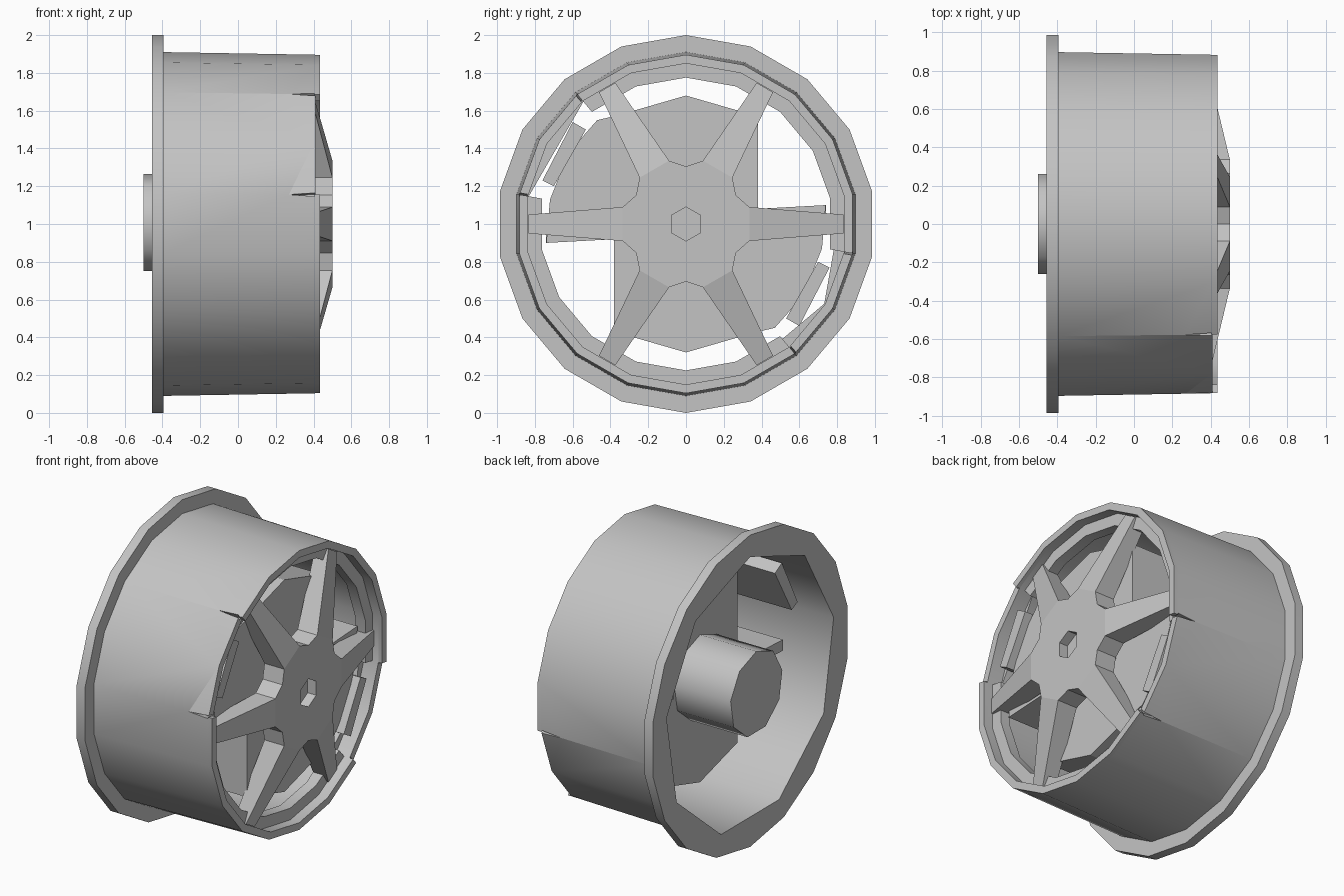
import bpy, bmesh, math
from mathutils import Vector

cube = bpy.data.objects.get("Cube")
if cube:
    bpy.data.objects.remove(cube, do_unlink=True)

grey = bpy.data.materials.new("plain_grey")
grey.use_nodes = True
tone = (0.55, 0.55, 0.55, 1)
grey.diffuse_color = tone
grey.node_tree.nodes["Principled BSDF"].inputs["Base Color"].default_value = tone


def polar(x, degrees, r):
    """Point around the wheel axle, angle measured from the top."""
    a = math.radians(degrees)
    return Vector((x, r * math.sin(a), 1 + r * math.cos(a)))


def finish(bm, name, smooth=0):
    bmesh.ops.recalc_face_normals(bm, faces=bm.faces)
    mesh = bpy.data.meshes.new(name)
    bm.to_mesh(mesh)
    bm.free()
    mesh.materials.append(grey)
    obj = bpy.data.objects.new(name, mesh)
    bpy.context.collection.objects.link(obj)
    if smooth:
        bpy.ops.object.select_all(action="DESELECT")
        obj.select_set(True)
        bpy.context.view_layer.objects.active = obj
        bpy.ops.object.shade_smooth_by_angle(angle=math.radians(smooth))
    return obj


def prism(name, outline, x0, x1, smooth=0):
    """Extrude a list of (y, z from the axle) points along x."""
    bm = bmesh.new()
    face = bm.faces.new([bm.verts.new((x0, y, 1 + z)) for y, z in outline])
    new = bmesh.ops.extrude_face_region(bm, geom=[face])["geom"]
    verts = [v for v in new if isinstance(v, bmesh.types.BMVert)]
    bm.faces.new([bm.verts.new((x0, y, 1 + z)) for y, z in outline])
    bmesh.ops.translate(bm, verts=verts, vec=(x1 - x0, 0, 0))
    bmesh.ops.remove_doubles(bm, verts=bm.verts, dist=1e-5)
    return finish(bm, name, smooth)


def lathe_arc(bm, profile, first, count, sides):
    """Turn a closed (x, radius, coarse) profile over some of the sides."""
    whole = count == sides
    rings = []
    for k in range(count if whole else count + 1):
        step = 360 / sides
        ring = []
        for x, r, coarse in profile:
            if coarse and k % 2:
                r *= math.cos(math.radians(step))
            ring.append(bm.verts.new(polar(x, (first + k) * step, r)))
        rings.append(ring)
    n = len(profile)
    for k in range(count):
        a, b = rings[k], rings[(k + 1) % len(rings)]
        for i in range(n):
            j = (i + 1) % n
            bm.faces.new((a[i], a[j], b[j], b[i]))
    if not whole:
        bm.faces.new(rings[0])
        bm.faces.new(rings[-1])


# Barrel with back flange and a coarser bore
SIDES = 18
bm = bmesh.new()
lathe_arc(bm, [(-.455, .86, True), (-.455, 1, False), (-.395, 1, False),
               (-.395, .91, False), (.41, .896, False), (.41, .85, False),
               (.31, .85, False), (.31, .845, True)], 0, SIDES, SIDES)
barrel = finish(bm, "barrel")

# Narrow wedge notches at the ends of the two lowered rim sections
bm = bmesh.new()
for angle in (100, 140, 280, 320):
    corners = [(.27, 0), (.45, -.8), (.45, .8)]
    low = [bm.verts.new(polar(x, angle + d, .855)) for x, d in corners]
    high = [bm.verts.new(polar(x, angle + d, .95)) for x, d in corners]
    bm.faces.new(low)
    bm.faces.new(high)
    for i in range(3):
        j = (i + 1) % 3
        bm.faces.new((low[i], low[j], high[j], high[i]))
cutter = finish(bm, "notch_cutter")
cutter.hide_render = True
cutter.hide_viewport = True
cut = barrel.modifiers.new("notches", "BOOLEAN")
cut.operation = "DIFFERENCE"
cut.object = cutter
bpy.ops.object.select_all(action="DESELECT")
barrel.select_set(True)
bpy.context.view_layer.objects.active = barrel
bpy.ops.object.modifier_apply(modifier=cut.name)
bpy.data.objects.remove(cutter, do_unlink=True)
bpy.ops.object.shade_smooth_by_angle(angle=math.radians(45))

# Raised front lip and recessed inner ring, each in two long arcs
for first, side in ((7, "lower"), (16, "upper")):
    for part, x0, x1, r0, r1 in (("lip", .405, .435, .85, .896),
                                 ("inner_ring", .3, .37, .775, .852)):
        bm = bmesh.new()
        lathe_arc(bm, [(x0, r1, False), (x1, r1, False),
                       (x1, r0, False), (x0, r0, False)], first, 7, SIDES)
        finish(bm, side + "_" + part, 45)

# Six tapered spokes around a flat hub with a hexagonal socket
bm = bmesh.new()


def ring_of(x, r, offset=0):
    return [bm.verts.new(polar(x, 60 * i + offset, r)) for i in range(6)]


TIP = math.degrees(math.atan2(.05, .835))
hole, floor = ring_of(.5, .09), ring_of(.44, .09)
bm.faces.new(floor)
layers = []
for hub_x, tip_x in ((.5, .38), (.36, .29)):
    layers.append((ring_of(hub_x, .305), ring_of(hub_x, .347, 15),
                   ring_of(tip_x, .836, 30 - TIP),
                   ring_of(tip_x, .836, 30 + TIP), ring_of(hub_x, .347, 45)))
back_outline = []
for i in range(6):
    j = (i + 1) % 6
    valley, left, tip_l, tip_r, right = layers[0]
    bm.faces.new((hole[i], valley[i], left[i], right[i], valley[j], hole[j]))
    bm.faces.new((hole[i], hole[j], floor[j], floor[i]))
    for v, l, tl, tr, r in layers:
        bm.faces.new((l[i], tl[i], tr[i], r[i]))
    front, back = [[v[i], l[i], tl[i], tr[i], r[i], v[j]]
                   for v, l, tl, tr, r in layers]
    for k in range(5):
        bm.faces.new((front[k], front[k + 1], back[k + 1], back[k]))
    back_outline += [back[0], back[1], back[4]]
bm.faces.new(back_outline)
finish(bm, "spokes")

# Axle drum
nine = [(.266 * math.sin(math.tau * i / 9), .266 * math.cos(math.tau * i / 9))
        for i in range(9)]
prism("axle_drum", nine, -.5, .37, 45)

# Thick central block behind the spokes
half = [(0, .68), (.38, .57), (.38, -.57)]
prism("centre_block", half + [(-y, -z) for y, z in half], -.1, .33)

# Quarter plates, shelves and long pads, each paired by a half turn
pairs = (("quarter_plate", .22, .33,
          [(.37, .08), (.74, .1), (.72, -.13), (.62, -.38), (.47, -.55),
           (.37, -.573)]),
         ("shelf", -.17, .23, [(.37, .08), (.74, .1), (.74, .03), (.37, .01)]),
         ("pad", -.26, .38, [(.6, -.54), (.53, -.5), (.7, -.2), (.76, -.23)]))
for sign, side in ((1, "lower_"), (-1, "upper_")):
    for part, x0, x1, outline in pairs:
        prism(side + part, [(sign * y, sign * z) for y, z in outline], x0, x1)
